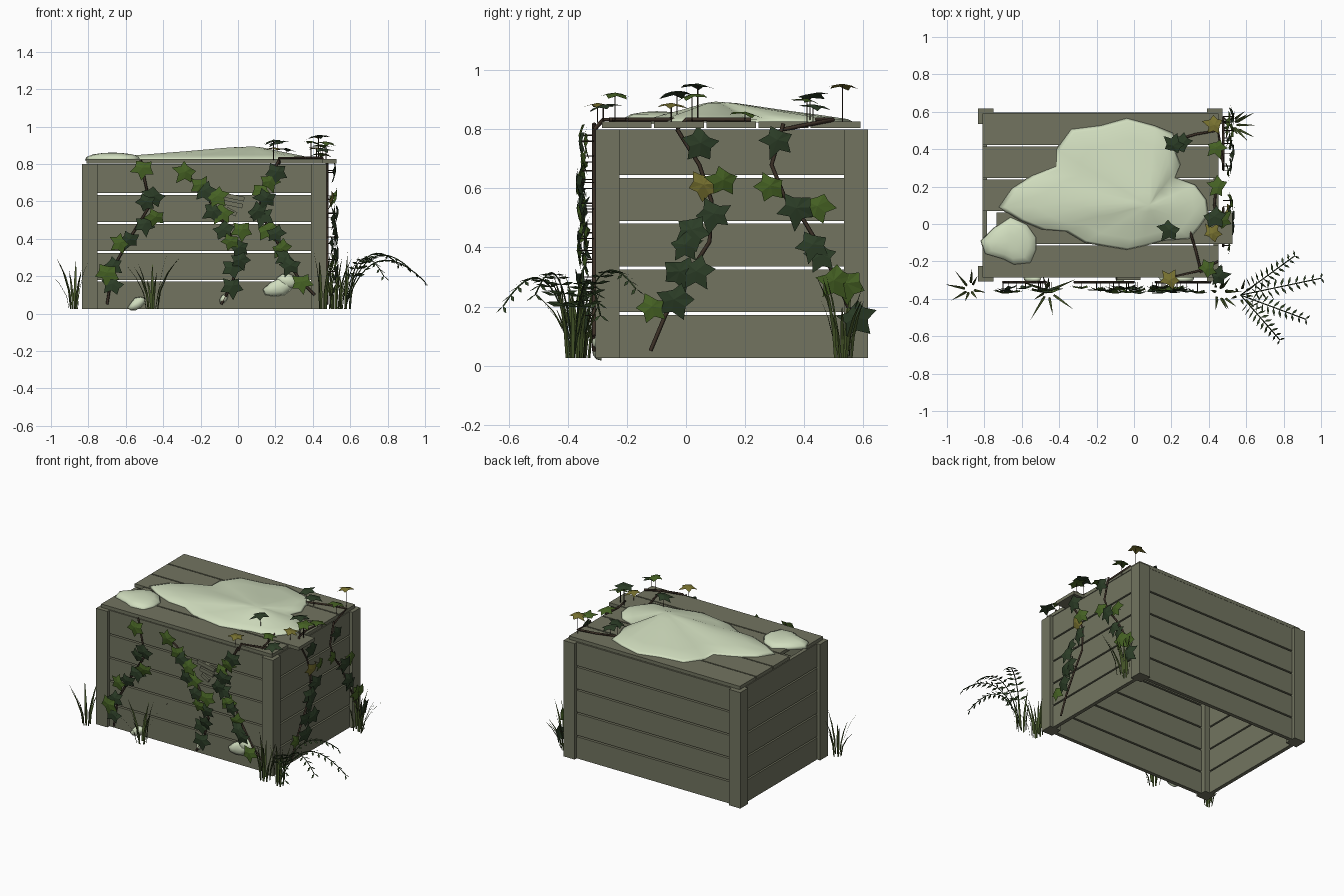
import bpy, bmesh, math, random
from mathutils import Vector, Matrix

random.seed(7)
if "Cube" in bpy.data.objects:
    bpy.data.objects.remove(bpy.data.objects["Cube"])


def material(name, rgb):
    m = bpy.data.materials.new(name)
    m.use_nodes = True
    m.diffuse_color = (*rgb, 1)
    m.node_tree.nodes["Principled BSDF"].inputs["Base Color"].default_value = (*rgb, 1)
    return m


WOOD = material("weathered wood", (.168, .175, .117))
MOSS = material("pale moss", (.64, .73, .52))
DARK = material("dark leaf green", (.025, .047, .02))
MID = material("leaf green", (.06, .12, .017))
YELLOW = material("faded leaf yellow", (.19, .17, .03))
GRASS = material("grass green", (.055, .085, .02))
FERN = material("fern green", (.032, .062, .02))
STEM = material("stem brown", (.045, .03, .02))


def link(name, data):
    bpy.context.collection.objects.link(bpy.data.objects.new(name, data))


def finish(name, bm, mats, smooth=False):
    mesh = bpy.data.meshes.new(name)
    bm.to_mesh(mesh)
    bm.free()
    for m in mats:
        mesh.materials.append(m)
    for p in mesh.polygons:
        p.use_smooth = smooth
    link(name, mesh)


def box(name, lo, hi, tilt=0):
    lo, hi = Vector(lo), Vector(hi)
    bm = bmesh.new()
    bmesh.ops.create_cube(bm, size=1)
    bmesh.ops.transform(bm, verts=bm.verts, matrix=Matrix.Translation((lo + hi) / 2)
                        @ Matrix.Rotation(tilt, 4, 'Y') @ Matrix.Diagonal((*(hi - lo), 1)))
    finish(name, bm, [WOOD])


# Crate: posts, wall planks and lid boards
X0, X1, Y0, Y1, BASE, TOP = -.833, .473, -.307, .617, .026, .8
P, T, IN = .082, .025, .022
for sx, x in (("right", X0), ("left", X1 - P)):
    for sy, y in (("front", Y0), ("back", Y1 - P)):
        box(f"{sy}_{sx}_post", (x, y, BASE), (x + P, y + P, TOP))

step = (TOP - BASE) / 5
for i in range(5):
    z, zt = BASE + i * step, BASE + (i + 1) * step - (.01 if i < 4 else 0)
    for name, y in (("front", Y0 + IN), ("back", Y1 - IN - T)):
        box(f"{name}_plank", (X0 + .06, y, z), (X1 - .06, y + T, zt))
    for name, x in (("right", X0 + IN), ("left", X1 - IN - T)):
        box(f"{name}_plank", (x, Y0 + .06, z), (x + T, Y1 - .06, zt))

lid = (Y1 - Y0 - .04) / 5
for i in range(5):
    shift = .075 if i == 1 else 0
    y = Y0 + .022 + i * lid
    box("lid_board", (X0 + IN + shift, y, TOP + .004), (X1 - IN + shift, y + lid - .008, TOP + .026))

# Loose splinters on the front
for x, z, w, tilt in ((-.03, .625, .13, .2), (-.025, .585, .1, .2), (-.035, .545, .06, .5)):
    box("front_splinter", (x - w / 2, Y0 + .008, z - .012), (x + w / 2, Y0 + .022, z + .012), tilt)


# Moss: a dome raised over an outline
def dome(name, outline, center, rings, frame):
    bm = bmesh.new()
    c = Vector(center)
    loops = [[bm.verts.new(frame @ Vector((*c.lerp(Vector(p), s), h))) for p in outline] for s, h in rings]
    peak = bm.verts.new(frame @ Vector((*c, rings[-1][1] * 1.08)))
    n = len(outline)
    for k in range(n):
        j = (k + 1) % n
        for a, b in zip(loops, loops[1:]):
            bm.faces.new((a[k], a[j], b[j], b[k]))
        bm.faces.new((loops[-1][k], loops[-1][j], peak))
    bm.faces.new(loops[0][::-1])
    bmesh.ops.recalc_face_normals(bm, faces=bm.faces)
    finish(name, bm, [MOSS], True)


def blob(cx, cy, rx, ry, turn, n=9):
    pts = []
    for k in range(n):
        a, r = math.tau * k / n, random.uniform(.85, 1.08)
        v = Matrix.Rotation(turn, 2) @ Vector((rx * r * math.cos(a), ry * r * math.sin(a)))
        pts.append((cx + v.x, cy + v.y))
    return pts


cap = [(-.73, .09), (-.66, .19), (-.55, .26), (-.42, .31), (-.42, .4), (-.34, .51), (-.18, .53),
       (-.04, .57), (.11, .53), (.21, .49), (.22, .4), (.25, .32), (.22, .25), (.33, .21),
       (.39, .13), (.4, .05), (.35, -.02), (.3, -.08), (.16, -.09), (.05, -.12), (-.04, -.14),
       (-.16, -.12), (-.27, -.1), (-.37, -.04), (-.5, -.03), (-.62, .02)]
corner = [(-.66, .04), (-.57, 0), (-.52, -.07), (-.52, -.14), (-.55, -.21), (-.64, -.22), (-.7, -.19),
          (-.8, -.16), (-.82, -.09), (-.75, -.02)]
on_lid = Matrix.Translation((0, 0, TOP + .026))
dome("moss_cap", cap, (.08, .1), ((1, -.002), (.95, .009), (.75, .023), (.45, .042), (.15, .063)), on_lid)
dome("moss_corner", corner, (-.67, -.1), ((1, -.008), (.93, .012), (.7, .026), (.35, .033)), on_lid)
on_front = Matrix.Translation((0, Y0 + .02, 0)) @ Matrix.Rotation(math.pi / 2, 4, 'X')
for x, z, rx, rz, turn in ((.22, .14, .095, .05, .3), (.265, .175, .06, .045, 0),
                           (-.54, .052, .055, .032, .6), (-.075, .08, .035, .02, 1)):
    dome("front_moss", blob(x, z, rx, rz, turn), (x, z), ((1, 0), (.9, .015), (.5, .028)), on_front)


# Ivy: lobed leaves gathered in one mesh, stems and stalks as bevelled curves
leaves = bmesh.new()
LOBES = ((0, 1), (34, .55), (66, .92), (98, .55), (132, .78), (160, .45))
OUTLINE = [(math.radians(a), r) for a, r in LOBES] + [(-math.radians(a), r) for a, r in LOBES[:0:-1]]
KINDS = "dmy"


def stem(name, pts, radius, mat=STEM):
    cu = bpy.data.curves.new(name, 'CURVE')
    cu.dimensions = '3D'
    cu.bevel_depth, cu.bevel_resolution, cu.use_fill_caps = radius, 0, True
    sp = cu.splines.new('POLY')
    sp.points.add(len(pts) - 1)
    for q, p in zip(sp.points, pts):
        q.co = (*p, 1)
    cu.materials.append(mat)
    link(name, cu)


def jitter(a):
    return Vector([random.uniform(-a, a) for _ in range(3)])


def stalked_leaf(foot, out, reach, tip, kind):
    pos = foot + out * reach
    stem("leaf_stalk", [foot, pos], .002)
    n = (out + jitter(.2)).normalized()
    t = (tip - n * tip.dot(n)).normalized()
    s = n.cross(t)
    size = random.uniform(.064, .078)
    mid = leaves.verts.new(pos + n * size * .1)
    rim = []
    for a, r in OUTLINE:
        r *= random.uniform(.88, 1.1)
        droop = n * (.12 * size if r > .7 else 0)
        rim.append(leaves.verts.new(pos + (t * math.cos(a) + s * math.sin(a)) * r * size - droop))
    for a, b in zip(rim, rim[1:] + rim[:1]):
        leaves.faces.new((mid, a, b)).material_index = KINDS.index(kind)


def climb(name, path, place, out, kinds, spots):
    stem(name, [place(u, z) for u, z in path], .007)
    for kind, (u, z) in zip(kinds, spots):
        stalked_leaf(Vector(place(u, z)), Vector(out), random.uniform(.025, .055),
                     Vector((0, 0, -1)) + jitter(.7), kind)


def front(u, z):
    return (u, Y0 - .004, z)


def side(u, z):
    return (X1 + .004, u, z)


climb("front_vine_a", [(-.7, .05), (-.67, .24), (-.58, .4), (-.47, .58), (-.5, .72), (-.52, .82)],
      front, (0, -1, 0), "mddmddmdmd",
      [(-.51, .78), (-.45, .63), (-.49, .6), (-.44, .52), (-.5, .48), (-.58, .4), (-.63, .38), (-.67, .26),
       (-.7, .22), (-.67, .16)])
climb("front_vine_b", [(-.32, .77), (-.2, .68), (-.11, .54), (-.04, .42), (0, .29), (-.03, .16), (-.09, .05)],
      front, (0, -1, 0), "mmdmdmdmmdddd",
      [(-.28, .76), (-.2, .69), (-.18, .66), (-.11, .63), (-.13, .55), (-.08, .54), (-.08, .45), (-.04, .39),
       (.02, .45), (.01, .36), (.01, .29), (-.03, .25), (-.03, .15)])
climb("front_vine_c", [(.22, .82), (.13, .66), (.115, .54), (.19, .42), (.25, .31), (.33, .18), (.41, .1)],
      front, (0, -1, 0), "dmmdddmdmddm",
      [(.21, .76), (.17, .71), (.12, .66), (.15, .62), (.1, .55), (.13, .53), (.16, .45), (.2, .43), (.23, .35),
       (.25, .3), (.28, .26), (.34, .17)])
climb("side_vine_a", [(-.03, .8), (.045, .68), (.086, .56), (.08, .42), (.01, .31), (-.07, .17), (-.12, .05)],
      side, (1, 0, 0), "dmyddddddm",
      [(.05, .755), (.125, .63), (.06, .615), (.095, .515), (.02, .46), (-.005, .41), (.035, .32), (-.02, .32),
       (-.04, .225), (-.115, .2)])
climb("side_vine_b", [(.33, .82), (.29, .68), (.33, .58), (.4, .49), (.46, .39), (.52, .27), (.57, .15)],
      side, (1, 0, 0), "dmdmddmmd",
      [(.31, .765), (.285, .61), (.375, .535), (.445, .54), (.43, .41), (.46, .375), (.5, .29), (.545, .28),
       (.575, .165)])

# Runners across the lid, with leaves held flat on stalks
L = TOP + .033
for path in ([(.475, .33, .8), (.45, .5, L), (.33, .48, L), (.2, .44, L)],
             [(.22, -.31, .8), (.22, -.28, L), (.35, -.25, L), (.45, -.2, L)],
             [(.36, -.26, L), (.33, -.14, L), (.3, -.04, L)],
             [(.475, -.03, .8), (.45, 0, L), (.43, .1, L), (.44, .22, L)]):
    stem("lid_runner", path, .007)
for x, y, h, kind in ((.21, .42, .08, "d"), (.43, .53, .115, "y"), (.44, .41, .065, "m"), (.45, .2, .02, "m"),
                      (.19, -.03, .09, "d"), (.43, .04, .115, "d"), (.42, -.05, .05, "y"), (.47, .02, .08, "m"),
                      (.39, -.24, .085, "m"), (.45, -.28, .045, "d"), (.19, -.3, .05, "y"), (.26, .43, .045, "d")):
    stalked_leaf(Vector((x, y, L - .01)), Vector((0, 0, 1)), h + .01, jitter(1), kind)
finish("ivy_leaves", leaves, [DARK, MID, YELLOW])

# Grass tufts of bent tapering blades
grass = bmesh.new()


def blade(base, lean, height, width):
    across = Vector((-lean.y, lean.x, 0)).normalized() * width
    rows = []
    for t, w in ((0, .7), (.35, 1), (.7, .7)):
        c = base + lean * t * t + Vector((0, 0, height * t))
        rows.append((grass.verts.new(c - across * w), grass.verts.new(c + across * w)))
    tip = grass.verts.new(base + lean + Vector((0, 0, height)))
    for a, b in zip(rows, rows[1:]):
        grass.faces.new((a[0], a[1], b[1], b[0]))
    grass.faces.new((*rows[-1], tip))


for x, y, n, lx, ly, spread in ((-.88, -.35, 8, -.01, 0, .11), (-.46, -.36, 9, 0, -.01, .15),
                                (.46, -.37, 12, .02, -.01, .09), (.58, -.38, 7, .02, 0, .06),
                                (.53, .53, 12, .04, 0, .09)):
    for k in range(n):
        a = math.tau * k / n + random.uniform(-.3, .3)
        d = Vector((math.cos(a), math.sin(a), 0))
        blade(Vector((x, y, BASE)) + d * random.uniform(.01, .04),
              d * spread * random.uniform(.3, 1) + Vector((lx, ly, 0)), random.uniform(.16, .31), .007)
finish("grass_tufts", grass, [GRASS])

# Fern: arching fronds with paired leaflets
fern = bmesh.new()
root = Vector((.57, -.38, BASE))
for tip in ((.86, -.17, .26), (1, -.29, .17), (.92, -.51, .24), (.78, -.62, .2)):
    tip = Vector(tip)
    ctrl = root.lerp(tip, .33)
    ctrl.z = .46
    arc = [root * (1 - t) ** 2 + ctrl * 2 * t * (1 - t) + tip * t * t for t in [i / 12 for i in range(13)]]
    stem("fern_stem", arc, .003, FERN)
    for i in range(3, 13):
        along = (arc[i] - arc[i - 1]).normalized()
        across = along.cross(Vector((0, 0, 1))).normalized()
        reach = .07 * (1 - .05 * i)
        for s in (-1, 1):
            d = across * s * reach + along * reach * .5 - Vector((0, 0, .012))
            q = [arc[i], arc[i] + d * .5 + along * .008, arc[i] + d, arc[i] + d * .5 - along * .008]
            fern.faces.new([fern.verts.new(v) for v in q])
finish("fern_leaflets", fern, [FERN])
